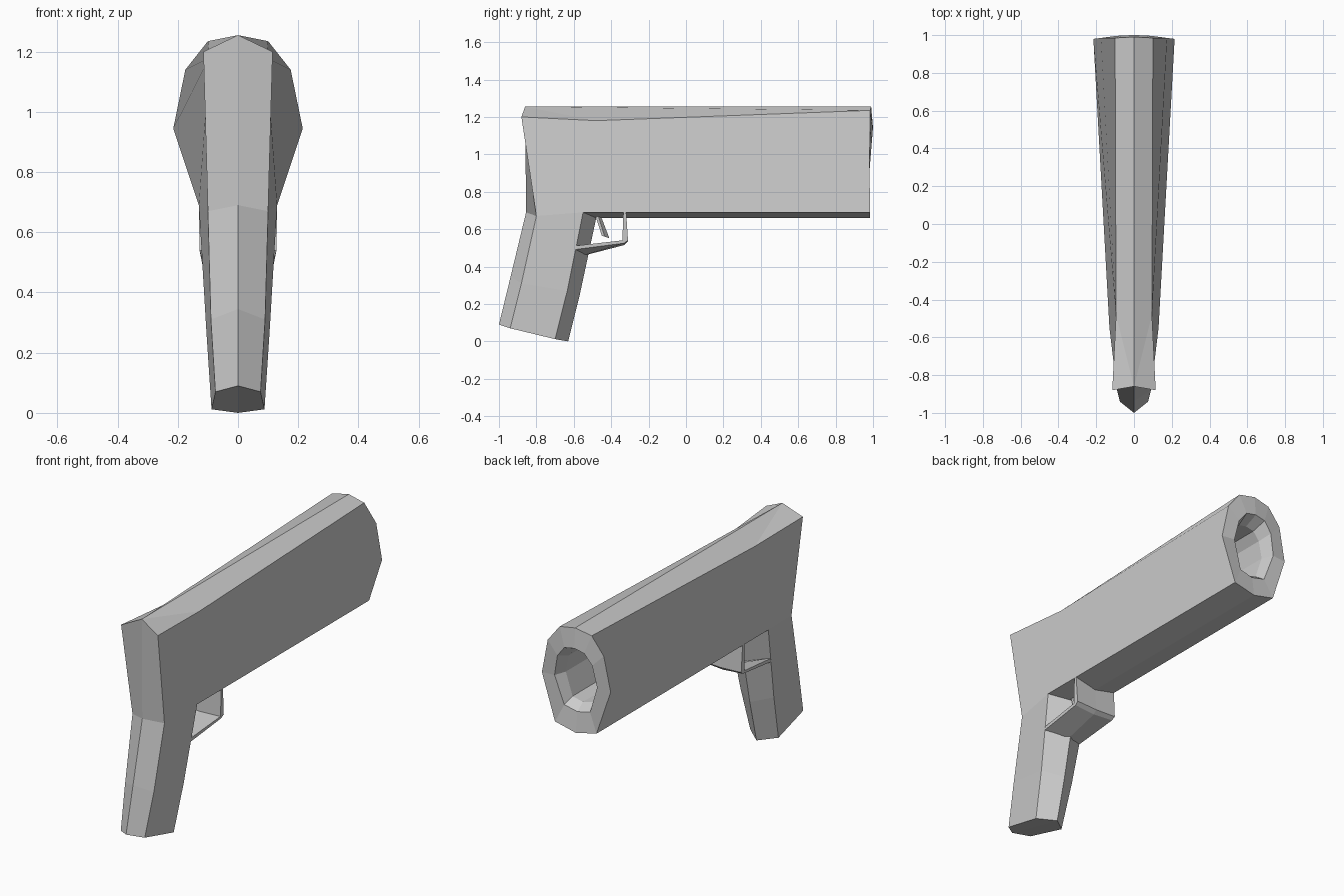
import bpy
import bmesh

cube = bpy.data.objects.get("Cube")
if cube:
    bpy.data.objects.remove(cube, do_unlink=True)

grey = bpy.data.materials.new("plain_grey")
grey.use_nodes = True
colour = (0.6, 0.6, 0.6, 1)
grey.diffuse_color = colour
grey.node_tree.nodes["Principled BSDF"].inputs["Base Color"].default_value = colour


def build(name, half_faces):
    """Make a closed flat-shaded object from the faces of its +x half."""
    bm = bmesh.new()
    for face in half_faces:
        for side in (1, -1):
            bm.faces.new([bm.verts.new((side * x, y, z)) for x, y, z in face])
    bmesh.ops.remove_doubles(bm, verts=bm.verts, dist=0.0001)
    bmesh.ops.recalc_face_normals(bm, faces=bm.faces)
    mesh = bpy.data.meshes.new(name)
    bm.to_mesh(mesh)
    bm.free()
    mesh.materials.append(grey)
    obj = bpy.data.objects.new(name, mesh)
    bpy.context.collection.objects.link(obj)
    return obj


def bridge(first, second, closed=False):
    """Join two matching rows of points with quads."""
    count = len(first) if closed else len(first) - 1
    return [(first[i], first[(i + 1) % len(first)],
             second[(i + 1) % len(first)], second[i]) for i in range(count)]


# Muzzle outline, from top centre round to bottom centre
muzzle = [(0, 0.99, 1.255), (0.1, 0.985, 1.235), (0.175, 0.985, 1.14),
          (0.215, 0.98, 0.945), (0.13, 0.985, 0.69), (0, 0.985, 0.66)]
top, shoulder, upper, widest, lower, keel = muzzle


def muzzle_ring(scale, depth, lean=0):
    centre = 0.96
    return [(x * scale, depth + lean * (z - centre), centre + (z - centre) * scale)
            for x, y, z in muzzle]


# Grip rows: rear centre, rear side, front side, front centre
grip_top = [(0, -0.855, 0.69), (0.1, -0.8, 0.67), (0.13, -0.55, 0.69), (0, -0.48, 0.66)]
grip_mid = [(0, -0.938, 0.345), (0.09, -0.88, 0.31), (0.105, -0.635, 0.27), (0, -0.57, 0.24)]
grip_end = [(0, -1, 0.09), (0.075, -0.94, 0.07), (0.088, -0.7, 0.012), (0, -0.63, 0)]
spine, heel, throat, throat_centre = grip_top

# Rear corner and the dip in the roof edge
rear_top = (0, -0.86, 1.255)
corner = (0.115, -0.88, 1.2)
dip = (0.095, -0.48, 1.18)

body = [
    (rear_top, corner, dip), (rear_top, dip, shoulder, top),
    # One broad side panel
    (corner, dip, shoulder, upper, widest, lower, throat, heel),
    (rear_top, spine, heel, corner),
    (throat, throat_centre, keel, lower),
]
# Stepped bore
rim = muzzle_ring(0.62, 0.985, 0.05)
step = muzzle_ring(0.5, 0.92)
bore = muzzle_ring(0.5, 0.4)
for outer, inner in ((muzzle, rim), (rim, step), (step, bore)):
    body += bridge(outer, inner)
body.append(tuple(bore))
# Grip
body += bridge(grip_top, grip_mid) + bridge(grip_mid, grip_end)
body.append(tuple(grip_end))
build("body_and_grip", body)


def strap(name, side, centre):
    """A keeled strip from its side outline and centre outline."""
    centre = [(0, y, z) for y, z in centre]
    build(name, bridge(side, centre, closed=True) + [tuple(side)])


# Trigger guard
strap("trigger_guard",
      [(0.118, -0.6, 0.51), (0.128, -0.34, 0.54), (0.13, -0.335, 0.69),
       (0.13, -0.32, 0.69), (0.128, -0.31, 0.54), (0.125, -0.33, 0.525),
       (0.118, -0.6, 0.49)],
      [(-0.6, 0.47), (-0.34, 0.535), (-0.335, 0.67),
       (-0.32, 0.67), (-0.31, 0.535), (-0.33, 0.515), (-0.6, 0.445)])

# Trigger
strap("trigger",
      [(0.03, -0.49, 0.69), (0.025, -0.45, 0.565),
       (0.025, -0.435, 0.56), (0.03, -0.475, 0.69)],
      [(-0.48, 0.67), (-0.435, 0.56), (-0.41, 0.552), (-0.455, 0.67)])
